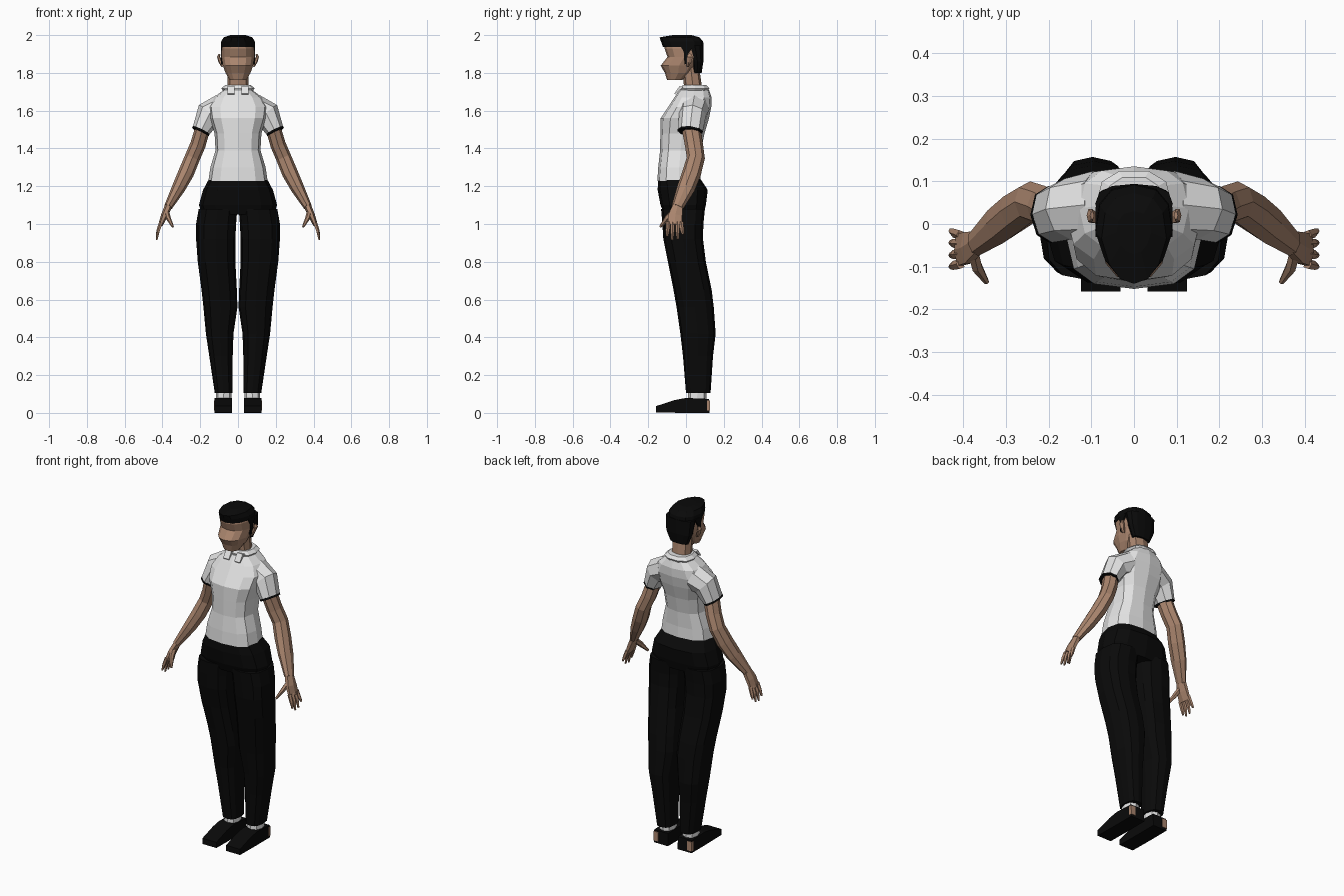
import bpy, bmesh, math
from mathutils import Vector


def material(name, rgb):
    m = bpy.data.materials.new(name)
    m.diffuse_color = (*rgb, 1)
    return m


SKIN = material("skin brown", (0.40, 0.235, 0.155))
WHITE = material("cloth white", (0.77, 0.77, 0.77))
BLACK = material("black", (0.003, 0.003, 0.003))


def finish(name, bm, mat, mirror=False):
    bmesh.ops.recalc_face_normals(bm, faces=bm.faces)
    me = bpy.data.meshes.new(name)
    bm.to_mesh(me)
    bm.free()
    me.materials.append(mat)
    ob = bpy.data.objects.new(name, me)
    bpy.context.collection.objects.link(ob)
    if mirror:
        ob.modifiers.new("mirror", 'MIRROR')
    return ob


def skin_rings(bm, rings):
    loops = [[bm.verts.new(p) for p in r] for r in rings]
    n = len(loops[0])
    for a, b in zip(loops, loops[1:]):
        for i in range(n):
            bm.faces.new((a[i], a[(i + 1) % n], b[(i + 1) % n], b[i]))
    bm.faces.new(loops[0])
    bm.faces.new(loops[-1])


def loft(name, rows, mat, n=12, power=0.8, egg=0.0, mirror=False):
    """Horizontal rings from rows of (z, x min, x max, y min, y max)."""
    rings = []
    for z, x0, x1, y0, y1 in rows:
        ring = []
        for k in range(n):
            a = 2 * math.pi * k / n
            c, s = math.cos(a), math.sin(a)
            c = math.copysign(abs(c) ** power, c) * (1 - egg * max(0, -s))
            s = math.copysign(abs(s) ** power, s)
            ring.append(((x0 + x1) / 2 + c * (x1 - x0) / 2,
                         (y0 + y1) / 2 + s * (y1 - y0) / 2, z))
        rings.append(ring)
    bm = bmesh.new()
    skin_rings(bm, rings)
    return finish(name, bm, mat, mirror)


def sym(rows):
    return [(z, -h, h, a, b) for z, h, a, b in rows]


def tube(name, path, mat, n=8):
    """Mirrored limb along a path of (x, y, z, half width, half depth)."""
    pts = [Vector(p[:3]) for p in path]
    rings = []
    for i, p in enumerate(pts):
        t = (pts[min(i + 1, len(pts) - 1)] - pts[max(i - 1, 0)]).normalized()
        u = t.cross(Vector((0, 1, 0))).normalized()
        v = u.cross(t)
        rings.append([p + u * path[i][3] * math.cos(a) + v * path[i][4] * math.sin(a)
                      for a in (2 * math.pi * k / n for k in range(n))])
    bm = bmesh.new()
    skin_rings(bm, rings)
    return finish(name, bm, mat, True)


def prism(name, profile, x0, x1, mat):
    """Mirrored side profile of (y, z) extruded across x."""
    bm = bmesh.new()
    skin_rings(bm, [[(x, y, z) for y, z in profile] for x in (x0, x1)])
    return finish(name, bm, mat, True)


# Head and neck
loft("head", sym([(1.762, .045, -.100, -.02), (1.80, .066, -.112, .03),
                  (1.838, .080, -.134, .06), (1.885, .087, -.098, .08),
                  (1.93, .087, -.114, .085), (1.96, .08, -.11, .08)]),
     SKIN, egg=0.15)
loft("neck", sym([(1.66, .062, -.015, .095), (1.72, .056, -.01, .085),
                  (1.83, .056, -.02, .07)]), SKIN, n=8)
tube("ear", [(.080, .008, 1.835, .008, .008), (.094, .015, 1.86, .010, .015),
             (.103, .02, 1.885, .008, .018), (.098, .02, 1.90, .005, .010)], SKIN, n=6)

# Hair: cap, back and sideburns
loft("hair_cap", sym([(1.938, .091, -.122, .094), (1.965, .090, -.132, .091),
                      (1.988, .076, -.140, .072), (2.0, .04, -.07, .03)]),
     BLACK, egg=0.3)
loft("hair_back", sym([(1.80, .058, .035, .083), (1.86, .084, .03, .092),
                       (1.945, .091, .0, .094)]), BLACK)
prism("sideburn", [(-.03, 1.945), (-.012, 1.91), (-.008, 1.845), (.008, 1.85),
                   (.012, 1.90), (.04, 1.945)], .07, .090, BLACK)

# Shirt
loft("shirt_body", sym([(1.228, .157, -.152, .078), (1.30, .146, -.147, .075),
                        (1.39, .119, -.137, .080), (1.48, .124, -.136, .098),
                        (1.56, .150, -.134, .122), (1.62, .158, -.094, .134),
                        (1.67, .128, -.062, .135), (1.71, .075, -.035, .122)]),
     WHITE, power=0.75)
loft("collar", sym([(1.70, .074, -.03, .118), (1.718, .089, -.033, .127),
                    (1.735, .068, -.020, .112)]), WHITE, n=10)
prism("collar_flap", [(-.058, 1.685), (-.062, 1.69), (-.034, 1.73), (-.015, 1.725)],
      .018, .055, WHITE)
tube("sleeve", [(.085, .045, 1.61, .078, .080), (.155, .035, 1.58, .072, .072),
                (.196, .022, 1.493, .048, .066)], WHITE)
tube("sleeve_trim", [(.194, .0225, 1.497, .049, .067), (.199, .0215, 1.487, .049, .067)],
     BLACK)

# Arms and hands
tube("arm", [(.183, .025, 1.52, .040, .050), (.212, .042, 1.42, .041, .048),
             (.242, .052, 1.35, .041, .048), (.275, .030, 1.27, .042, .050),
             (.315, .000, 1.19, .036, .048), (.370, -.045, 1.09, .022, .032)], SKIN)
tube("palm", [(.366, -.042, 1.10, .020, .030), (.390, -.056, 1.045, .018, .042),
              (.410, -.060, .995, .012, .044)], SKIN, n=6)
fingers = [(-.094, -.100, .935), (-.070, -.073, .916), (-.046, -.044, .920),
           (-.026, -.016, .945)]
for i, (ya, yb, zt) in enumerate(fingers):
    tube("finger_%d" % (i + 1), [(.406, ya, 1.01, .011, .012),
                                 (.421, (ya + yb) / 2, .968, .010, .011),
                                 (.430, yb, zt, .005, .006)], SKIN, n=5)
tube("thumb", [(.378, -.062, 1.065, .014, .018), (.368, -.100, 1.03, .013, .016),
               (.345, -.136, .985, .006, .007)], SKIN, n=6)

# Trousers
loft("trouser_seat", sym([(1.05, .19, -.115, .092), (1.10, .207, -.135, .105),
                          (1.18, .185, -.150, .115), (1.24, .153, -.148, .076)]),
     BLACK, power=0.75)
loft("trouser_leg", [(.105, .028, .123, .000, .130), (.30, .028, .152, -.016, .143),
                     (.42, .024, .170, -.030, .157), (.56, .003, .183, -.050, .147),
                     (.65, .006, .193, -.066, .136), (.80, .014, .213, -.096, .105),
                     (.92, .014, .222, -.120, .090), (1.0, .010, .222, -.125, .092),
                     (1.08, .004, .208, -.132, .100)],
     BLACK, power=0.75, mirror=True)

# Socks, shoes and bare heel patch
loft("sock", [(.06, .035, .118, .01, .108), (.115, .035, .115, .012, .108)],
     WHITE, n=8, mirror=True)
prism("shoe", [(-.158, .002), (-.158, .036), (-.06, .068), (0, .079), (.122, .074),
               (.125, 0), (0, 0)], .032, .124, BLACK)
prism("heel_patch", [(.110, .012), (.128, .012), (.126, .066), (.110, .066)],
      .095, .126, SKIN)
